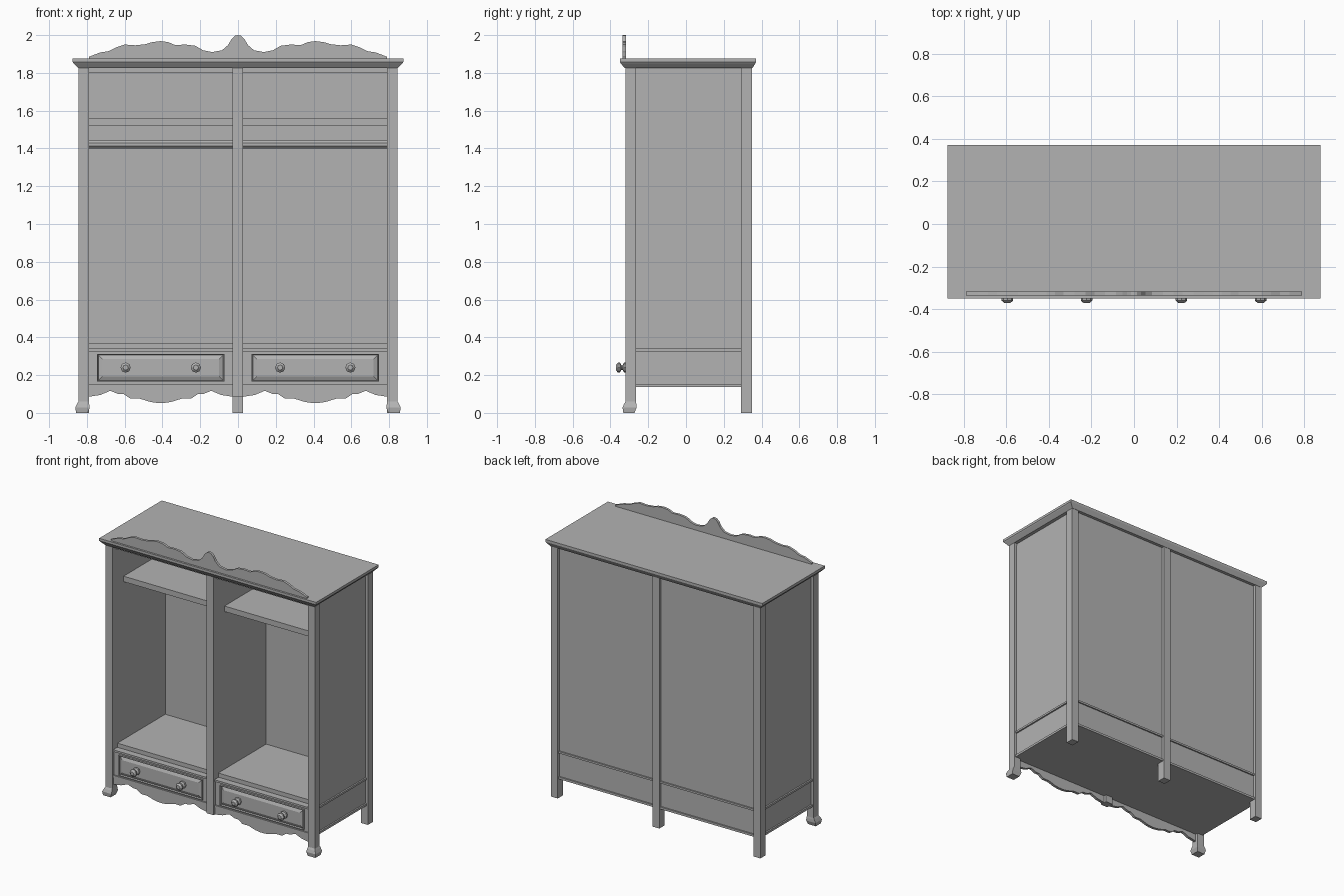
import bpy, bmesh
from math import cos, sin, pi

old = bpy.data.objects.get("Cube")
if old:
    bpy.data.objects.remove(old, do_unlink=True)

GREY = (0.45, 0.45, 0.45, 1)
mat = bpy.data.materials.new("plain_grey")
mat.use_nodes = True
mat.diffuse_color = GREY
mat.node_tree.nodes["Principled BSDF"].inputs["Base Color"].default_value = GREY


def finish(name, bm):
    bmesh.ops.recalc_face_normals(bm, faces=bm.faces[:])
    mesh = bpy.data.meshes.new(name)
    bm.to_mesh(mesh)
    bm.free()
    mesh.materials.append(mat)
    obj = bpy.data.objects.new(name, mesh)
    bpy.context.collection.objects.link(obj)
    return obj


def skin(bm, rings):
    """Join equal rings of points into a closed solid."""
    rows = [[bm.verts.new(p) for p in ring] for ring in rings]
    n = len(rows[0])
    for a, b in zip(rows, rows[1:]):
        for i in range(n):
            j = (i + 1) % n
            bm.faces.new((a[i], a[j], b[j], b[i]))
    bm.faces.new(rows[0])
    bm.faces.new(rows[-1])


def loft(name, *levels):
    """Stack of rectangles, each (x0, x1, y0, y1, z)."""
    bm = bmesh.new()
    skin(bm, [[(x0, y0, z), (x1, y0, z), (x1, y1, z), (x0, y1, z)]
              for x0, x1, y0, y1, z in levels])
    return finish(name, bm)


def box(name, x0, x1, y0, y1, z0, z1):
    return loft(name, (x0, x1, y0, y1, z0), (x0, x1, y0, y1, z1))


def plate(name, outline, y0, y1):
    """Flat board cut to an outline in x and z."""
    bm = bmesh.new()
    skin(bm, [[(x, y, z) for x, z in outline] for y in (y0, y1)])
    return finish(name, bm)


def drawer_panel(name, x0, x1, z0, z1):
    """Moulded panel: raised rim, groove and bevelled field."""
    bm = bmesh.new()
    skin(bm, [[(x0, y, z0), (x1, y, z0), (x1, y, z1), (x0, y, z1)]
              for y in (-0.29, -0.314)])
    bmesh.ops.recalc_face_normals(bm, faces=bm.faces[:])
    bm.faces.ensure_lookup_table()
    face = min(bm.faces, key=lambda f: f.calc_center_median().y)
    for width, depth in ((0.006, 0), (0.004, -0.012), (0.03, 0.01)):
        bmesh.ops.inset_region(bm, faces=[face], thickness=width, depth=depth)
    finish(name, bm)


def knob(name, x, z):
    """Turned knob pointing forward."""
    bm = bmesh.new()
    profile = ((0.018, -0.3), (0.027, -0.318), (0.027, -0.328), (0.012, -0.335),
               (0.012, -0.342), (0.027, -0.35), (0.027, -0.36), (0.014, -0.371))
    skin(bm, [[(x + r * cos(k * pi / 4), y, z + r * sin(k * pi / 4)) for k in range(8)]
              for r, y in profile])
    finish(name, bm)


# Crown with sloping underside
loft("crown", (-0.845, 0.845, -0.325, 0.352, 1.825), (-0.87, 0.87, -0.345, 0.367, 1.85),
     (-0.875, 0.875, -0.35, 0.371, 1.857), (-0.875, 0.875, -0.35, 0.371, 1.875))

# Scalloped crest
half = [(0.79, 1.885), (0.73, 1.908), (0.686, 1.915), (0.644, 1.936), (0.6, 1.95),
        (0.544, 1.946), (0.49, 1.952), (0.454, 1.963), (0.41, 1.968), (0.37, 1.963),
        (0.332, 1.947), (0.28, 1.95), (0.227, 1.944), (0.185, 1.92), (0.137, 1.91),
        (0.084, 1.92), (0.053, 1.947), (0.032, 1.982), (0.015, 1.997)]
plate("crest", [(-0.79, 1.87)] + [(-x, z) for x, z in half] + [(0, 2.0)]
      + half[::-1] + [(0.79, 1.87)], -0.336, -0.318)

# Carcass
box("ceiling", -0.82, 0.82, -0.29, 0.33, 1.8, 1.826)
box("divider", -0.027, 0.024, -0.27, 0.33, 0.34, 1.81)
box("center_front_post", -0.03, 0.027, -0.32, -0.265, 0.085, 1.826)
box("center_back_post", -0.03, 0.027, 0.29, 0.35, 0, 1.826)
box("back_panel", -0.82, 0.82, 0.29, 0.33, 0.34, 1.81)
box("lower_back_panel", -0.82, 0.82, 0.29, 0.33, 0.15, 0.33)
box("middle_board", -0.835, 0.835, -0.31, 0.34, 0.326, 0.34)
box("bottom_board", -0.835, 0.835, -0.31, 0.34, 0.138, 0.154)

scallop = [(0.383, 0.085), (0.32, 0.095), (0.267, 0.117), (0.225, 0.1), (0.195, 0.099),
           (0.16, 0.075), (0.11, 0.075), (0.055, 0.058), (0.02, 0.053)]

for side, s in (("right", -1), ("left", 1)):
    def sided(part, xa, xb, *rest):
        return box(f"{side}_{part}", min(s * xa, s * xb), max(s * xa, s * xb), *rest)

    # Posts, feet and side panels
    sided("front_post", 0.79, 0.845, -0.32, -0.265, 0.055, 1.826)
    sided("back_post", 0.79, 0.845, 0.29, 0.35, 0, 1.826)
    foot = ((0.79, 0.845, -0.32, -0.265, 0.06), (0.788, 0.852, -0.328, -0.263, 0.048),
            (0.785, 0.861, -0.336, -0.262, 0.028), (0.795, 0.857, -0.332, -0.272, 0))
    loft(f"{side}_front_foot", *[(s * a, s * b, c, d, z) for a, b, c, d, z in foot])
    sided("side_panel", 0.79, 0.824, -0.27, 0.3, 0.34, 1.81)
    sided("lower_side_panel", 0.79, 0.824, -0.27, 0.3, 0.15, 0.33)

    # Bay interior: floor, shelf and hanging rod
    sided("bay_floor", 0.02, 0.8, -0.262, 0.3, 0.335, 0.37)
    sided("shelf", 0.02, 0.8, -0.19, 0.3, 1.52, 1.56)
    bm = bmesh.new()
    skin(bm, [[(s * x, 0.05 + 0.023 * cos((k + 0.5) * pi / 4),
                1.421 + 0.023 * sin((k + 0.5) * pi / 4)) for k in range(8)]
              for x in (0.02, 0.8)])
    finish(f"{side}_hanging_rod", bm)

    # Drawer with moulded panel and knobs
    mid = s * 0.409
    sided("drawer", 0.02, 0.8, -0.3, 0.29, 0.15, 0.33)
    drawer_panel(f"{side}_drawer_panel", mid - 0.337, mid + 0.337, 0.165, 0.313)
    for place, dx in (("right", -0.186), ("left", 0.186)):
        knob(f"{side}_drawer_{place}_knob", mid + dx, 0.24)

    # Scalloped apron
    edge = [(mid - x, z) for x, z in scallop] + [(mid + x, z) for x, z in scallop[::-1]]
    plate(f"{side}_apron", [(mid - 0.383, 0.14)] + edge + [(mid + 0.383, 0.14)],
          -0.305, -0.285)
